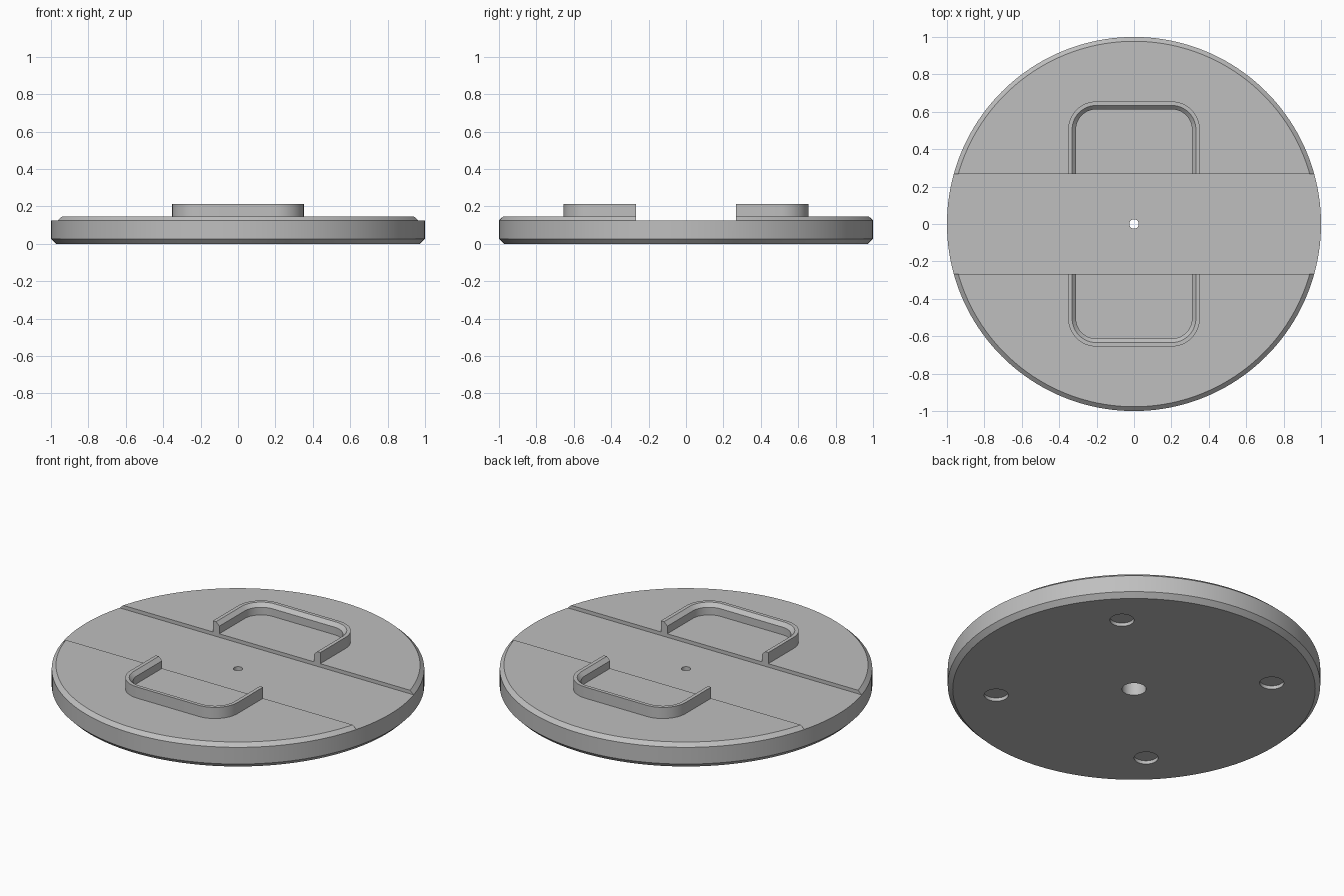
import bpy, bmesh, math

if "Cube" in bpy.data.objects:
    bpy.data.objects.remove(bpy.data.objects["Cube"])

GROOVE = 0.268      # half width of the central channel
FLOOR = 0.126       # channel floor height
DECK = 0.147        # upper deck height
TOP = 0.213         # top of the raised rims

grey = bpy.data.materials.new("grey")
grey.diffuse_color = (0.52, 0.52, 0.52, 1)
grey.use_nodes = True
grey.node_tree.nodes["Principled BSDF"].inputs["Base Color"].default_value = grey.diffuse_color


def make_object(name, bm):
    bmesh.ops.recalc_face_normals(bm, faces=bm.faces)
    me = bpy.data.meshes.new(name)
    bm.to_mesh(me)
    bm.free()
    me.materials.append(grey)
    ob = bpy.data.objects.new(name, me)
    bpy.context.collection.objects.link(ob)
    return ob


def skin(name, loops, wrap):
    """Join equal-length loops of points; cap the ends, or wrap each loop."""
    bm = bmesh.new()
    rows = [[bm.verts.new(p) for p in loop] for loop in loops]
    n = len(rows[0])
    for a, b in zip(rows, rows[1:]):
        for i in range(n):
            bm.faces.new((a[i], a[(i + 1) % n], b[(i + 1) % n], b[i]))
    bm.faces.new(rows[0])
    bm.faces.new(rows[-1])
    return make_object(name, bm)


def lathe(name, profile, seg, x=0, y=0):
    angles = [math.tau * i / seg for i in range(seg)]
    return skin(name, [[(x + r * math.cos(a), y + r * math.sin(a), z) for a in angles]
                       for r, z in profile], True)


def cut(target, cutter):
    mod = target.modifiers.new("cut", "BOOLEAN")
    mod.operation = "DIFFERENCE"
    mod.solver = "EXACT"
    mod.object = cutter
    bpy.context.view_layer.objects.active = target
    bpy.ops.object.modifier_apply(modifier=mod.name)
    bpy.data.objects.remove(cutter)


def smooth(ob):
    bpy.ops.object.select_all(action="DESELECT")
    ob.select_set(True)
    bpy.context.view_layer.objects.active = ob
    bpy.ops.object.shade_smooth_by_angle(angle=math.radians(30))


# Disc with chamfered edges
disc = lathe("disc", [(0.973, 0), (1, 0.027), (1, FLOOR), (0.977, DECK)], 160)

# Channel across the top
bm = bmesh.new()
bmesh.ops.create_cube(bm, size=1)
bmesh.ops.scale(bm, vec=(3, 2 * GROOVE, 0.2), verts=bm.verts)
bmesh.ops.translate(bm, vec=(0, 0, FLOOR + 0.1), verts=bm.verts)
cut(disc, make_object("channel_cutter", bm))

# Stepped centre hole
cut(disc, lathe("bore_cutter", [(0.065, -0.05), (0.065, 0.1), (0.025, 0.1), (0.025, 0.3)], 32))

# Four shallow pockets underneath
for sx in (-1, 1):
    for sy in (-1, 1):
        cut(disc, lathe("pocket_cutter", [(0.065, -0.05), (0.065, 0.02)], 32,
                        sx * 0.525, sy * 0.525))
smooth(disc)


def u_path(inset):
    """Half of a rounded rectangle, open towards the channel."""
    w, d, r = 0.352 - inset, 0.655 - inset, 0.15 - inset
    pts = [(w, GROOVE)]
    for cx, start in ((w - r, 0), (r - w, 90)):
        for i in range(13):
            a = math.radians(start + 90 * i / 12)
            pts.append((cx + r * math.cos(a), d - r + r * math.sin(a)))
    return pts + [(-w, GROOVE)]


# Raised U-shaped rims, chamfered along the inner top edge
section = [(0, DECK - 0.01), (0, TOP), (0.021, TOP), (0.042, TOP - 0.021), (0.042, DECK - 0.01)]
paths = [(u_path(inset), z) for inset, z in section]
for name, s in (("rear_rim", 1), ("front_rim", -1)):
    loops = [[(s * p[i][0], s * p[i][1], z) for p, z in paths] for i in range(len(paths[0][0]))]
    smooth(skin(name, loops, False))
